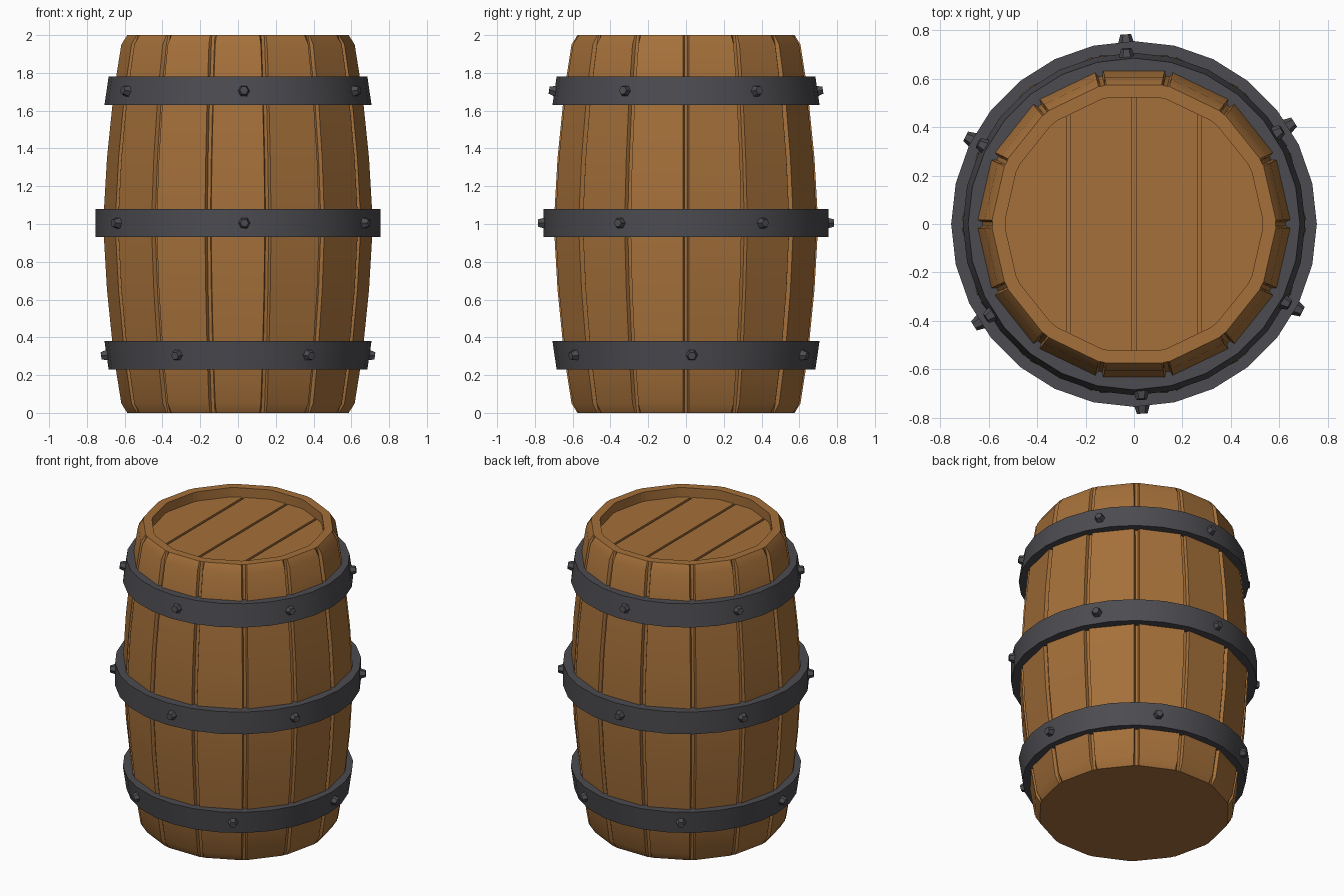
import bpy, bmesh, math
from mathutils import Matrix, Vector

if "Cube" in bpy.data.objects:
    bpy.data.objects.remove(bpy.data.objects["Cube"])


def material(name, rgb):
    m = bpy.data.materials.new(name)
    m.diffuse_color = (*rgb, 1)
    m.use_nodes = True
    m.node_tree.nodes["Principled BSDF"].inputs["Base Color"].default_value = m.diffuse_color
    return m


WOOD = material("oak_brown", (0.376, 0.162, 0.042))
IRON = material("dark_iron", (0.072, 0.072, 0.082))


def finish(bm, name, mat, angle=None):
    bmesh.ops.recalc_face_normals(bm, faces=bm.faces)
    me = bpy.data.meshes.new(name)
    bm.to_mesh(me)
    bm.free()
    me.materials.append(mat)
    ob = bpy.data.objects.new(name, me)
    bpy.context.collection.objects.link(ob)
    if angle:
        bpy.ops.object.select_all(action='DESELECT')
        ob.select_set(True)
        bpy.context.view_layer.objects.active = ob
        bpy.ops.object.shade_smooth_by_angle(angle=math.radians(angle))
    return ob


def bridge(bm, a, b):
    n = len(a)
    for i in range(n):
        j = (i + 1) % n
        bm.faces.new((a[i], a[j], b[j], b[i]))


# Barrel body: 14 flat staves with grooves, closed base, open recessed top
N = 14
STEP = 2 * math.pi / N


def stave_ring(bm, flat, z, depth, half):
    """Ring of stave edges and groove floors; flat = distance to stave face."""
    out = []
    corner = flat / math.cos(STEP / 2)
    for k in range(N):
        a = k * STEP
        rad = Vector((math.cos(a), math.sin(a), 0))
        tan = Vector((-math.sin(a), math.cos(a), 0))
        slope = half * math.tan(STEP / 2)
        for r, t in ((corner - slope, -half), (corner - depth, -half * 0.5),
                     (corner - depth, half * 0.5), (corner - slope, half)):
            p = rad * r + tan * t
            out.append(bm.verts.new((p.x, p.y, z)))
    return out


bm = bmesh.new()
profile = [(0.575, 0.0, 0.005), (0.606, 0.05, 0.024), (0.645, 0.30, 0.024),
           (0.680, 0.65, 0.024), (0.700, 1.0, 0.024), (0.680, 1.35, 0.024),
           (0.645, 1.70, 0.024), (0.606, 1.95, 0.024), (0.575, 2.0, 0.005),
           (0.522, 2.0, 0.004), (0.522, 1.915, 0.004)]
rings = [stave_ring(bm, f, z, d, 0.017) for f, z, d in profile]
for a, b in zip(rings, rings[1:]):
    bridge(bm, a, b)
bm.faces.new(rings[0])
bm.faces.new(rings[-1])
finish(bm, "barrel_staves", WOOD, 24)

# Head: four planks cut from a disc
for i in range(4):
    x0 = -0.54 + 0.27 * i
    bm = bmesh.new()
    bmesh.ops.create_cone(bm, cap_ends=True, segments=24, radius1=0.54, radius2=0.54,
                          depth=0.04, matrix=Matrix.Translation((0, 0, 1.917)))
    for x, s in ((x0 + 0.008, -1), (x0 + 0.262, 1)):
        bmesh.ops.bisect_plane(bm, geom=bm.verts[:] + bm.edges[:] + bm.faces[:],
                               plane_co=(x, 0, 0), plane_no=(s, 0, 0), clear_outer=True)
        bmesh.ops.holes_fill(bm, edges=[e for e in bm.edges if e.is_boundary])
    finish(bm, f"head_plank_{i + 1}", WOOD)


# Iron hoops (28 sides) and their six tapered hex bolts
def hoop(name, z0, r0, z1, r1, bolt_angle):
    bm = bmesh.new()
    rs = []
    for r, z in ((r0, z0), (r1, z1), (0.62, z1), (0.62, z0)):
        rs.append([bm.verts.new((r * math.cos(i * STEP / 2), r * math.sin(i * STEP / 2), z))
                   for i in range(2 * N)])
    for i in range(4):
        bridge(bm, rs[i], rs[(i + 1) % 4])
    finish(bm, name, IRON, 30)

    bm = bmesh.new()
    tilt = math.atan2(r0 - r1, z1 - z0)
    for k in range(6):
        a = math.radians(bolt_angle + 60 * k)
        mat = (Matrix.Rotation(a, 4, 'Z')
               @ Matrix.Translation(((r0 + r1) / 2 + 0.006, 0, (z0 + z1) / 2))
               @ Matrix.Rotation(math.pi / 2 - tilt, 4, 'Y'))
        bmesh.ops.create_cone(bm, cap_ends=True, segments=6, radius1=0.036,
                              radius2=0.022, depth=0.046, matrix=mat)
    finish(bm, name + "_bolts", IRON)


hoop("lower_hoop", 0.23, 0.685, 0.38, 0.707, 2.5)
hoop("middle_hoop", 0.93, 0.755, 1.08, 0.755, -87.5)
hoop("upper_hoop", 1.63, 0.707, 1.78, 0.685, -87.5)
